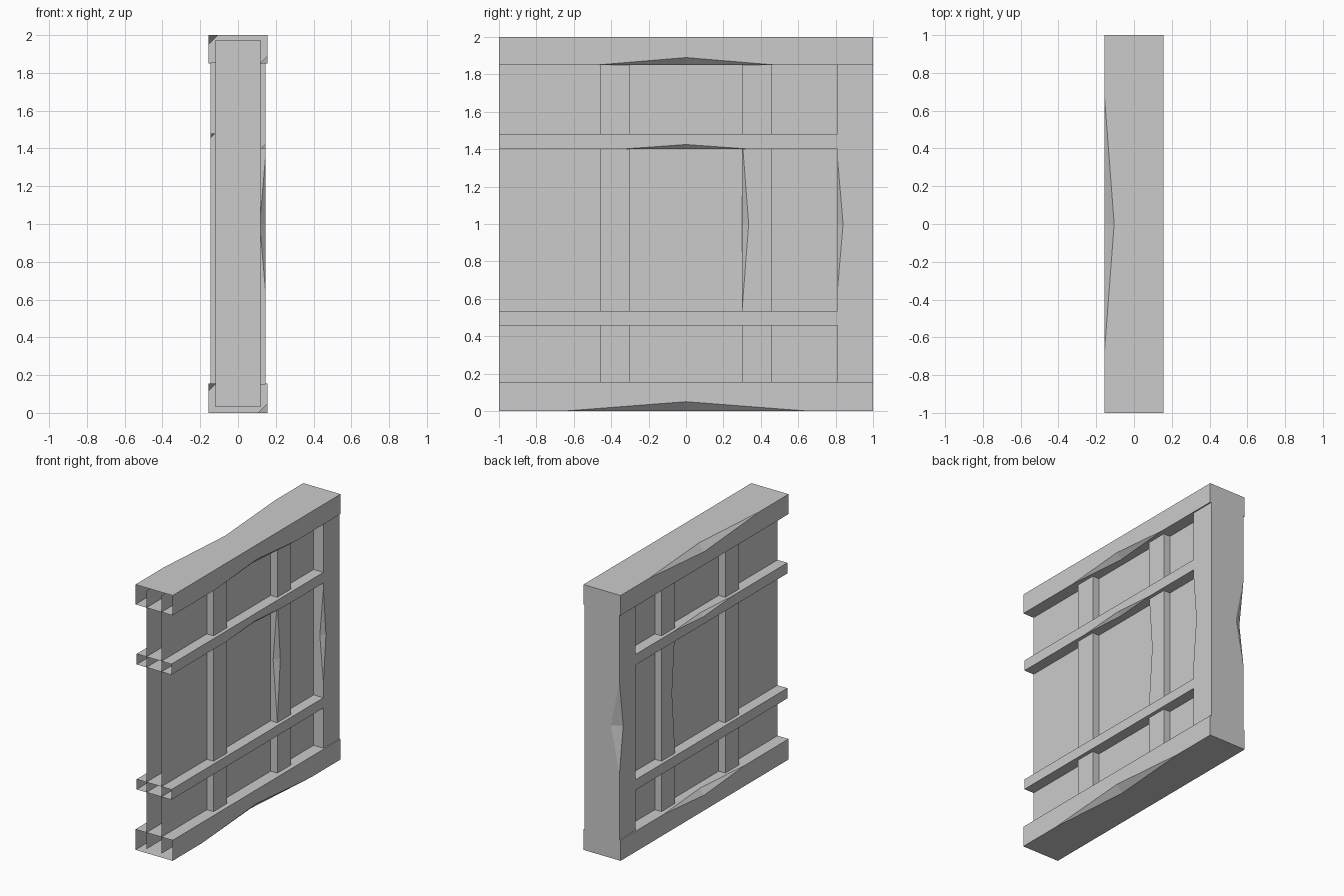
import bpy, bmesh
from mathutils import Vector

cube = bpy.data.objects.get("Cube")
if cube:
    bpy.data.objects.remove(cube)

grey = bpy.data.materials.new("plain grey")
grey.use_nodes = True
grey.diffuse_color = (0.6, 0.6, 0.6, 1)
grey.node_tree.nodes["Principled BSDF"].inputs["Base Color"].default_value = (0.6, 0.6, 0.6, 1)


def chip(bm, axis, signs, mid, half, depths, lo, hi):
    """Knock a shallow notch out of the box edge running along axis."""
    others = [a for a in range(3) if a != axis]

    def on_edge(t):
        p = Vector()
        p[axis] = t
        for a, s in zip(others, signs):
            p[a] = hi[a] if s > 0 else lo[a]
        return p

    ends = [bm.verts.new(on_edge(mid - half)), bm.verts.new(on_edge(mid + half))]
    corners = [min(bm.verts, key=lambda v: (v.co - on_edge(t)).length)
               for t in (lo[axis], hi[axis])]
    edge = bm.edges.get(corners)
    peaks = []
    for face in list(edge.link_faces):
        face.normal_update()
        # the notch peak slides along the face, away from the edge
        across = max(others, key=lambda a: -abs(face.normal[a]))
        k = others.index(across)
        co = on_edge(mid)
        co[across] -= signs[k] * depths[k]
        peak = bm.verts.new(co)
        peaks.append(peak)
        ring = list(face.verts)
        i = next(n for n in range(len(ring))
                 if {ring[n], ring[(n + 1) % len(ring)]} == set(corners))
        run = [ends[0], peak, ends[1]]
        if ring[i] is corners[1]:
            run.reverse()
        bm.faces.remove(face)
        bm.faces.new(ring[:i + 1] + run + ring[i + 1:])
    for end in ends:
        bm.faces.new((end, peaks[0], peaks[1]))
    if edge.is_valid:
        bm.edges.remove(edge)


def block(name, lo, hi, chips=(), open_sides=()):
    bm = bmesh.new()
    bmesh.ops.create_cube(bm, size=1)
    for v in bm.verts:
        v.co = [hi[a] if v.co[a] > 0 else lo[a] for a in range(3)]
    for c in chips:
        chip(bm, *c, lo, hi)
    bmesh.ops.recalc_face_normals(bm, faces=bm.faces)
    # leave out the faces on open sides
    gone = [f for f in bm.faces
            if any(f.normal.dot(Vector(d)) > 0.999 for d in open_sides)]
    bmesh.ops.delete(bm, geom=gone, context='FACES')
    mesh = bpy.data.meshes.new(name)
    bm.to_mesh(mesh)
    bm.free()
    mesh.materials.append(grey)
    obj = bpy.data.objects.new(name, mesh)
    bpy.context.collection.objects.link(obj)
    return obj


X, Y, Z = range(3)
FRONT, BACK, UP, DOWN = (0, -1, 0), (0, 1, 0), (0, 0, 1), (0, 0, -1)
beam, rail, stud, skin = 0.155, 0.145, 0.118, 0.063

# Beams along the top and bottom, hollow at the front end
block("top_beam", (-beam, -1, 1.85), (beam, 1, 2),
      [(Y, (1, -1), 0, 0.48, (0.04, 0.04)),
       (Y, (-1, 1), 0, 0.66, (0.05, 0.05))], [FRONT])
block("bottom_beam", (-beam, -1, 0), (beam, 1, 0.155),
      [(Y, (1, -1), 0, 0.65, (0.05, 0.05)),
       (Y, (-1, 1), 0, 0.48, (0.04, 0.04))], [FRONT])

# Horizontal rails
block("upper_rail", (-rail, -1, 1.40), (rail, 0.82, 1.48),
      [(Y, (1, -1), 0, 0.35, (0.025, 0.025)),
       (Y, (-1, 1), 0, 0.35, (0.025, 0.025))], [FRONT, BACK])
block("lower_rail", (-rail, -1, 0.458), (rail, 0.82, 0.535), (), [FRONT, BACK])

# End post
block("end_post", (-rail, 0.81, 0.15), (rail, 1, 1.855),
      [(Z, (1, -1), 1.0, 0.35, (0.03, 0.03)),
       (Z, (-1, 1), 1.0, 0.35, (0.07, 0.045))], [UP, DOWN])

# Upright studs, the rear one worn on both front edges
block("front_stud", (-stud, -0.46, 0.03), (stud, -0.30, 1.975))
block("rear_stud", (-stud, 0.30, 0.03), (stud, 0.46, 1.975),
      [(Z, (s, -1), 1.0, 0.46, (0.035, 0.035)) for s in (-1, 1)])

# Thin wall skins, open at the ends
block("wall_panel", (-skin, -1, 0.03), (skin, 0.85, 1.975), (),
      [FRONT, BACK, UP, DOWN])
